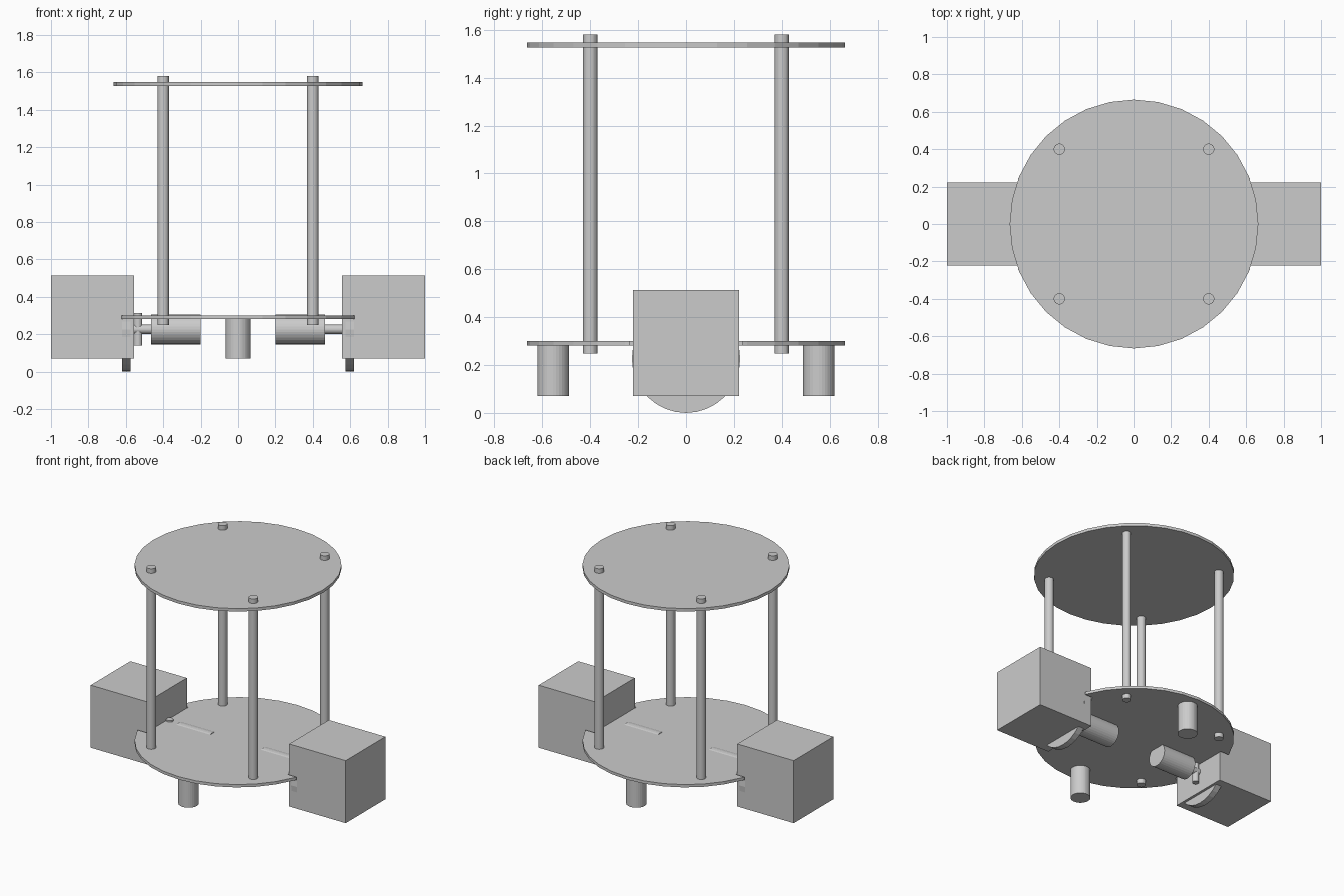
import bpy, bmesh, math
from mathutils import Matrix, Vector

if "Cube" in bpy.data.objects:
    bpy.data.objects.remove(bpy.data.objects["Cube"], do_unlink=True)

GREY = (0.6, 0.6, 0.6, 1.0)
grey = bpy.data.materials.new("plain_grey")
grey.use_nodes = True
grey.diffuse_color = GREY
grey.node_tree.nodes["Principled BSDF"].inputs["Base Color"].default_value = GREY


def finish(name, bm):
    bmesh.ops.recalc_face_normals(bm, faces=bm.faces)
    mesh = bpy.data.meshes.new(name)
    bm.to_mesh(mesh)
    bm.free()
    mesh.materials.append(grey)
    obj = bpy.data.objects.new(name, mesh)
    bpy.context.collection.objects.link(obj)
    return obj


def cylinder(name, start, end, radius):
    """Round bar between two points."""
    a, b = Vector(start), Vector(end)
    turn = (b - a).to_track_quat("Z", "Y").to_matrix().to_4x4()
    bm = bmesh.new()
    bmesh.ops.create_cone(bm, cap_ends=True, segments=32, radius1=radius, radius2=radius,
                          depth=(b - a).length,
                          matrix=Matrix.Translation((a + b) / 2) @ turn)
    return finish(name, bm)


def box(name, low, high):
    low, high = Vector(low), Vector(high)
    bm = bmesh.new()
    bmesh.ops.create_cube(bm, size=1, matrix=Matrix.Translation((low + high) / 2)
                          @ Matrix.Diagonal((*(high - low), 1)))
    return finish(name, bm)


def notched_disc(name, radius, z, thickness, half_width, inner_x):
    """Round plate with a rectangular notch on each side."""
    edge = math.asin(half_width / radius)
    step = math.tau / 32
    half = [(inner_x, half_width), (radius * math.cos(edge), half_width)]
    half += [(radius * math.cos(i * step), radius * math.sin(i * step))
             for i in range(17) if edge < i * step < math.pi - edge]
    half += [(-x, y) for x, y in half[1::-1]]
    outline = half + [(-x, -y) for x, y in half]
    bm = bmesh.new()
    face = bm.faces.new([bm.verts.new((x, y, z)) for x, y in outline])
    extruded = bmesh.ops.extrude_face_region(bm, geom=[face])["geom"]
    bmesh.ops.translate(bm, vec=(0, 0, thickness),
                        verts=[v for v in extruded if isinstance(v, bmesh.types.BMVert)])
    return finish(name, bm)


# Plates
R, AXLE = 0.665, 0.226
cylinder("top_plate", (0, 0, 1.527), (0, 0, 1.548), R)
notched_disc("base_plate", R, 0.281, 0.02, 0.235, 0.555)

# Posts through both plates
for x, sx in ((0.4, "left"), (-0.4, "right")):
    for y, sy in ((-0.4, "front"), (0.4, "back")):
        cylinder(f"{sy}_{sx}_post", (x, y, 0.248), (x, y, 1.58), 0.03)

# Drive units: motor, shaft, wheel and housing on each side
for s, side in ((1, "left"), (-1, "right")):
    cylinder(side + "_motor", (s * 0.2, 0, AXLE), (s * 0.465, 0, AXLE), 0.08)
    cylinder(side + "_shaft", (s * 0.46, 0, AXLE), (s * 0.575, 0, AXLE), 0.025)
    cylinder(side + "_wheel", (s * 0.575, 0, AXLE), (s * 0.62, 0, AXLE), AXLE)
    inner, outer = sorted((s * 0.557, s * 1.0))
    box(side + "_wheel_housing", (inner, -0.222, 0.07), (outer, 0.222, 0.513))

# Upright pin crossing the right shaft
cylinder("shaft_pin", (-0.535, 0, 0.14), (-0.535, 0, 0.312), 0.023)

# Support feet under the base plate
for y, end in ((-0.555, "front"), (0.555, "back")):
    cylinder(end + "_foot", (0, y, 0.07), (0, y, 0.285), 0.066)
